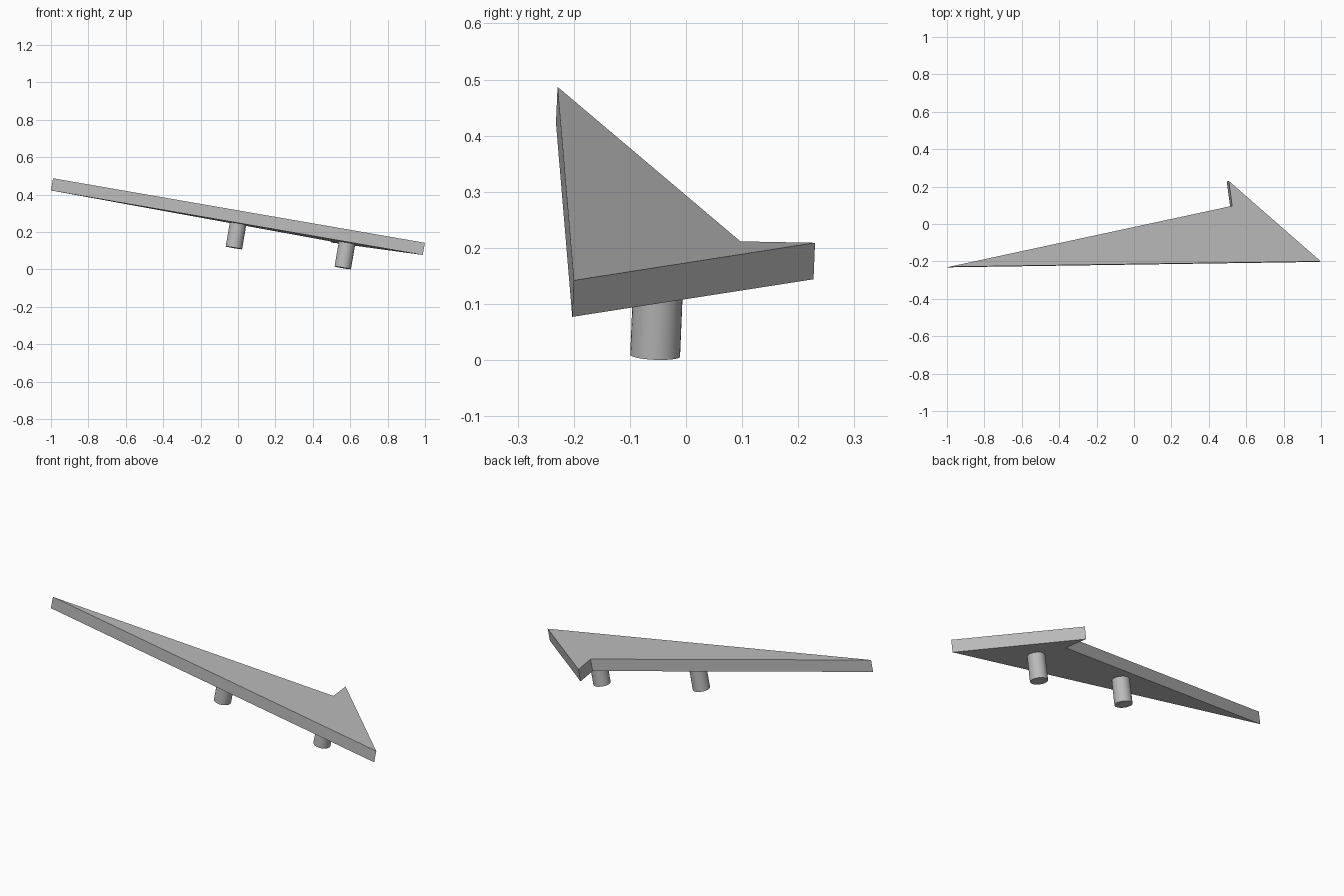
import bpy
import bmesh
from mathutils import Vector

cube = bpy.data.objects.get("Cube")
if cube:
    bpy.data.objects.remove(cube, do_unlink=True)

grey = bpy.data.materials.new("plain grey")
grey.use_nodes = True
colour = (0.5, 0.5, 0.5, 1)
grey.diffuse_color = colour
grey.node_tree.nodes["Principled BSDF"].inputs["Base Color"].default_value = colour

# Corners of the tilted plate's top face: long tip, front corner, rear corner, notch
outline = [Vector(p) for p in ((-0.989, -0.229, 0.487), (0.999, -0.2, 0.142),
                               (0.507, 0.23, 0.209), (0.525, 0.097, 0.2115))]
up = (outline[1] - outline[0]).cross(outline[2] - outline[0]).normalized()
thickness = 0.066


def add_object(name, bm):
    bmesh.ops.recalc_face_normals(bm, faces=bm.faces)
    mesh = bpy.data.meshes.new(name)
    bm.to_mesh(mesh)
    bm.free()
    mesh.materials.append(grey)
    obj = bpy.data.objects.new(name, mesh)
    bpy.context.collection.objects.link(obj)
    return obj


# Swept plate, extruded downwards along its normal
bm = bmesh.new()
top = bm.faces.new([bm.verts.new(p) for p in outline])
extruded = bmesh.ops.extrude_face_region(bm, geom=[top], use_keep_orig=True)
lower = [v for v in extruded["geom"] if isinstance(v, bmesh.types.BMVert)]
bmesh.ops.translate(bm, verts=lower, vec=-up * thickness)
add_object("swept_plate", bm)


# Round pegs standing square to the underside
def add_peg(name, foot, radius=0.0445, length=0.15):
    bm = bmesh.new()
    bmesh.ops.create_cone(bm, cap_ends=True, segments=32,
                          radius1=radius, radius2=radius, depth=length)
    peg = add_object(name, bm)
    peg.rotation_mode = 'QUATERNION'
    peg.rotation_quaternion = up.to_track_quat('Z', 'Y')
    peg.location = Vector(foot) + up * length / 2
    bpy.ops.object.select_all(action='DESELECT')
    peg.select_set(True)
    bpy.context.view_layer.objects.active = peg
    bpy.ops.object.shade_smooth_by_angle()


add_peg("middle_peg", (-0.022, -0.106, 0.115))
add_peg("left_peg", (0.56, -0.055, 0.008))
